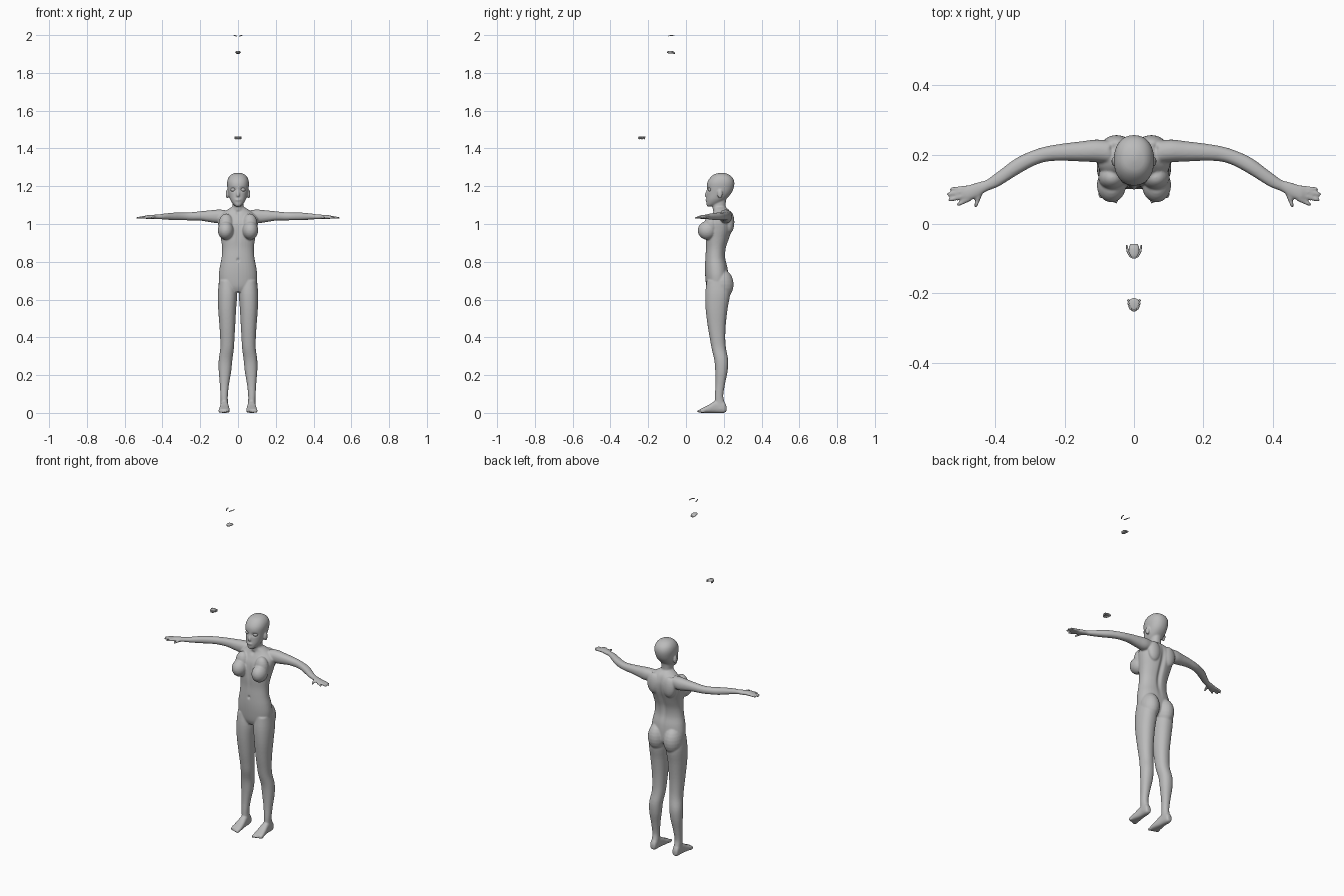
import bpy
import bmesh
from math import sin, cos, pi, exp, copysign
from mathutils import Matrix, Vector

UNIT = 0.01  # parts are laid out in hundredths

default = bpy.data.objects.get("Cube")
if default:
    bpy.data.objects.remove(default, do_unlink=True)

grey = bpy.data.materials.new("plain grey")
grey.use_nodes = True
grey.diffuse_color = (0.5, 0.5, 0.5, 1)
grey.node_tree.nodes["Principled BSDF"].inputs["Base Color"].default_value = (0.5, 0.5, 0.5, 1)


def blend(rows, steps):
    """Smoothly interpolate between cross-section rows."""
    result = []
    for i in range(len(rows) - 1):
        quad = [rows[max(i - 1, 0)], rows[i], rows[i + 1], rows[min(i + 2, len(rows) - 1)]]
        for s in range(steps):
            t = s / steps
            result.append([b + 0.5 * t * (c - a + t * (2 * a - 5 * b + 4 * c - d
                           + t * (3 * (b - c) + d - a))) for a, b, c, d in zip(*quad)])
    return result + [list(rows[-1])]


def loft(bm, axis, rows, power=2.2, sides=32, steps=4):
    """Skin rows of (position, low, high, low, high) along an axis."""
    rings = []
    for pos, a0, a1, b0, b1 in blend(rows, steps):
        ring = []
        for k in range(sides):
            c, s = cos(2 * pi * k / sides), sin(2 * pi * k / sides)
            point = [(a0 + a1 + (a1 - a0) * copysign(abs(c) ** (2 / power), c)) / 2,
                     (b0 + b1 + (b1 - b0) * copysign(abs(s) ** (2 / power), s)) / 2]
            point.insert(axis, pos)
            ring.append(bm.verts.new(point))
        rings.append(ring)
    for low, high in zip(rings, rings[1:]):
        for k in range(sides):
            n = (k + 1) % sides
            bm.faces.new((low[k], low[n], high[n], high[k]))
    bm.faces.new(rings[0])
    bm.faces.new(rings[-1])


def centred(rows):
    return [(pos, -half, half, low, high) for pos, half, low, high in rows]


def ball(bm, centre, radii, segments=24):
    place = Matrix.Translation(centre) @ Matrix.Diagonal((*radii, 1))
    bmesh.ops.create_uvsphere(bm, u_segments=segments, v_segments=segments // 2,
                              radius=1, matrix=place)


def taper(bm, start, end, r0, r1):
    """Rounded tapering rod between two points."""
    start, end = Vector(start), Vector(end)
    way = end - start
    place = Matrix.Translation((start + end) / 2) @ way.to_track_quat('Z', 'Y').to_matrix().to_4x4()
    bmesh.ops.create_cone(bm, cap_ends=True, segments=12, radius1=r0, radius2=r1,
                          depth=way.length, matrix=place)
    ball(bm, end, (r1, r1, r1), 12)


def mirror(bm):
    copy = bmesh.ops.duplicate(bm, geom=bm.verts[:] + bm.edges[:] + bm.faces[:])["geom"]
    for v in copy:
        if isinstance(v, bmesh.types.BMVert):
            v.co.x *= -1


def finish(bm, name):
    bmesh.ops.recalc_face_normals(bm, faces=bm.faces)
    bmesh.ops.scale(bm, vec=(UNIT, UNIT, UNIT), verts=bm.verts)
    mesh = bpy.data.meshes.new(name)
    bm.to_mesh(mesh)
    bm.free()
    obj = bpy.data.objects.new(name, mesh)
    bpy.context.collection.objects.link(obj)
    mesh.materials.append(grey)
    return obj


def smooth(obj):
    bpy.ops.object.select_all(action='DESELECT')
    obj.select_set(True)
    bpy.context.view_layer.objects.active = obj
    bpy.ops.object.shade_smooth_by_angle(angle=0.9)


body = bmesh.new()

# Leg
loft(body, 2, [(2, 5.3, 9.3, 15.5, 21), (5, 5.3, 9.2, 15.3, 20.6), (9, 5.4, 9.3, 15.3, 19.7),
               (15, 4.8, 9.6, 15.6, 20.6), (22, 3.6, 10.2, 15.5, 22), (28, 3, 10.2, 15, 22.3),
               (34, 2.2, 9.4, 13.6, 21.2), (39, 1.9, 9.4, 12.7, 20.8), (46, 1.5, 9.8, 11.5, 21),
               (55, 1, 10.5, 10.4, 22), (63, .5, 10.7, 10.2, 23.3), (70, 1.5, 10, 11, 22.5)])
# Foot and toes
loft(body, 1, [(21.4, 6, 8.6, .8, 3.5), (20, 5.4, 9.2, 0, 6), (16, 5.1, 9.3, 0, 6.5),
               (12, 4.6, 9.9, 0, 4.2), (9, 4.4, 10.3, 0, 2.7), (7.5, 4.6, 10, .1, 2)], power=2.6)
for i in range(5):
    size = 1 - 0.1 * i
    ball(body, (5.2 + 1.15 * i, 7.6 + .3 * i, .9 * size), (.8 * size, 1.9 * size, .9 * size), 12)
# Arm and palm
loft(body, 0, [(7, 17.5, 24, 101, 107.5), (11, 17.8, 24.3, 100.5, 107.6), (15, 18, 23.8, 101, 107.2),
               (20, 18.2, 23.2, 101.8, 106.7), (25, 18, 22.4, 101.9, 106.2), (29, 16.7, 21.2, 102, 106),
               (34, 13.9, 18.9, 102, 106), (39, 10.8, 15.2, 102.4, 105.5), (42.5, 9.4, 12.7, 102.6, 105),
               (45, 7.7, 12, 102.5, 104.9), (48, 6.6, 11, 102.6, 104.7), (49.3, 7.2, 10.2, 103, 104.3)])
# Fingers and thumb, each as base and tip seen from above
for x0, y0, x1, y1 in [(47, 10.4, 52.5, 10.1), (48, 9.5, 53.4, 8.6), (48, 8.4, 53, 6.9),
                       (47.5, 7.3, 50.6, 5.6), (44.5, 8.6, 45.6, 5.1)]:
    taper(body, (x0, y0, 103.7), (x1, y1, 103.2), .85, .55)
# Chest, shoulder blade, buttock and ear
ball(body, (6.5, 11.2, 96.6), (4.2, 5, 4.9))
ball(body, (6.3, 13.4, 99.5), (4, 3.6, 6))
ball(body, (5, 23, 101), (4, 2.6, 6))
ball(body, (5.1, 18.9, 68), (5.2, 6.3, 8))
ball(body, (5.7, 18, 115.8), (.8, 1.4, 2.4), 16)
mirror(body)

# Torso
loft(body, 2, centred([(64, 6, 12, 20), (67, 9.4, 10.8, 22.3), (72, 10.2, 10.2, 22.5), (77, 9.7, 10, 22),
                       (82, 8.7, 10.2, 20.9), (87, 8.4, 10.5, 21.2), (92, 9, 10.4, 22.8),
                       (97, 10, 10.8, 24.5), (101, 10.6, 11.6, 25), (104, 10, 13, 24.6),
                       (107, 6.5, 14.5, 23.3), (109, 3.2, 14.5, 21)]))
# Neck and head
loft(body, 2, centred([(104, 3.6, 14.5, 22), (110, 2.9, 14, 21), (116, 3.2, 14, 22)]))
loft(body, 2, centred([(109.3, 1.2, 11.2, 14), (110.5, 2.6, 10.8, 17.5), (113, 4.2, 10.8, 21),
                       (116, 5.1, 11, 23.8), (119, 5.6, 11, 25.2), (122, 5.8, 11.3, 25.6),
                       (124.5, 5.1, 12.8, 24.7), (126.3, 3.4, 15, 22.5), (127.1, .8, 18, 20)]))
# Nose and lips
taper(body, (0, 11.6, 118.5), (0, 10.6, 115.2), .5, .85)
ball(body, (0, 11, 112.7), (1.7, .75, .6), 16)

# Fuse the parts into one skin
figure = finish(body, "body")
remesh = figure.modifiers.new("fuse", 'REMESH')
remesh.mode = 'VOXEL'
remesh.voxel_size = 0.0042
relax = figure.modifiers.new("relax", 'SMOOTH')
relax.factor = 0.5
relax.iterations = 4
bpy.context.view_layer.update()
fused = bpy.data.meshes.new_from_object(figure.evaluated_get(bpy.context.evaluated_depsgraph_get()))
figure.modifiers.clear()
figure.data = fused
if not fused.materials:
    fused.materials.append(grey)

# Soft hollows: eye sockets, throat, breastbone, navel (front), spine (back)
hollows = [(2.5, 118.2, 1.4, 1, .9, True), (0, 106, 1, 1, .5, True), (0, 94, 1, 6, .4, True),
           (0, 81, .6, .8, .8, True), (0, 92, 1.3, 11, -1.2, False)]
for v in fused.vertices:
    x, y, z = v.co / UNIT
    for hx, hz, wide, tall, push, front in hollows:
        if (y < 17) == front:
            v.co.y += UNIT * push * exp(-((abs(x) - hx) / wide) ** 2 - ((z - hz) / tall) ** 2)
    v.co.z = max(v.co.z, 0)
smooth(figure)

# Eyes
eyes = bmesh.new()
ball(eyes, (2.5, 13, 118.2), (1.4, 1.4, 1.2), 20)
mirror(eyes)
smooth(finish(eyes, "eyes"))

# Floating lash strips
lashes = bmesh.new()
loft(lashes, 1, [(-6, 1.9, 2.3, 199.4, 199.8), (-8, 1.4, 2.1, 199.6, 200),
                 (-9.6, .6, 1.2, 199.3, 199.6)], sides=10)
mirror(lashes)
smooth(finish(lashes, "lash_strips"))

# Floating tongue
tongue = bmesh.new()
loft(tongue, 1, centred([(-5.8, 1, 190, 190.8), (-7, 1.5, 190.2, 191.5),
                         (-9, 1.3, 190.3, 191.6), (-10, .5, 190.6, 191.2)]), sides=16)
smooth(finish(tongue, "tongue"))

# Floating teeth: a flat palate with a horseshoe of teeth
teeth = bmesh.new()
ball(teeth, (0, -23.2, 146), (1.7, 1.9, .4), 20)
for i in range(11):
    turn = pi * i / 10
    ball(teeth, (1.6 * cos(turn), -22 - 2.9 * sin(turn), 145.6), (.4, .4, .8), 10)
smooth(finish(teeth, "teeth"))
